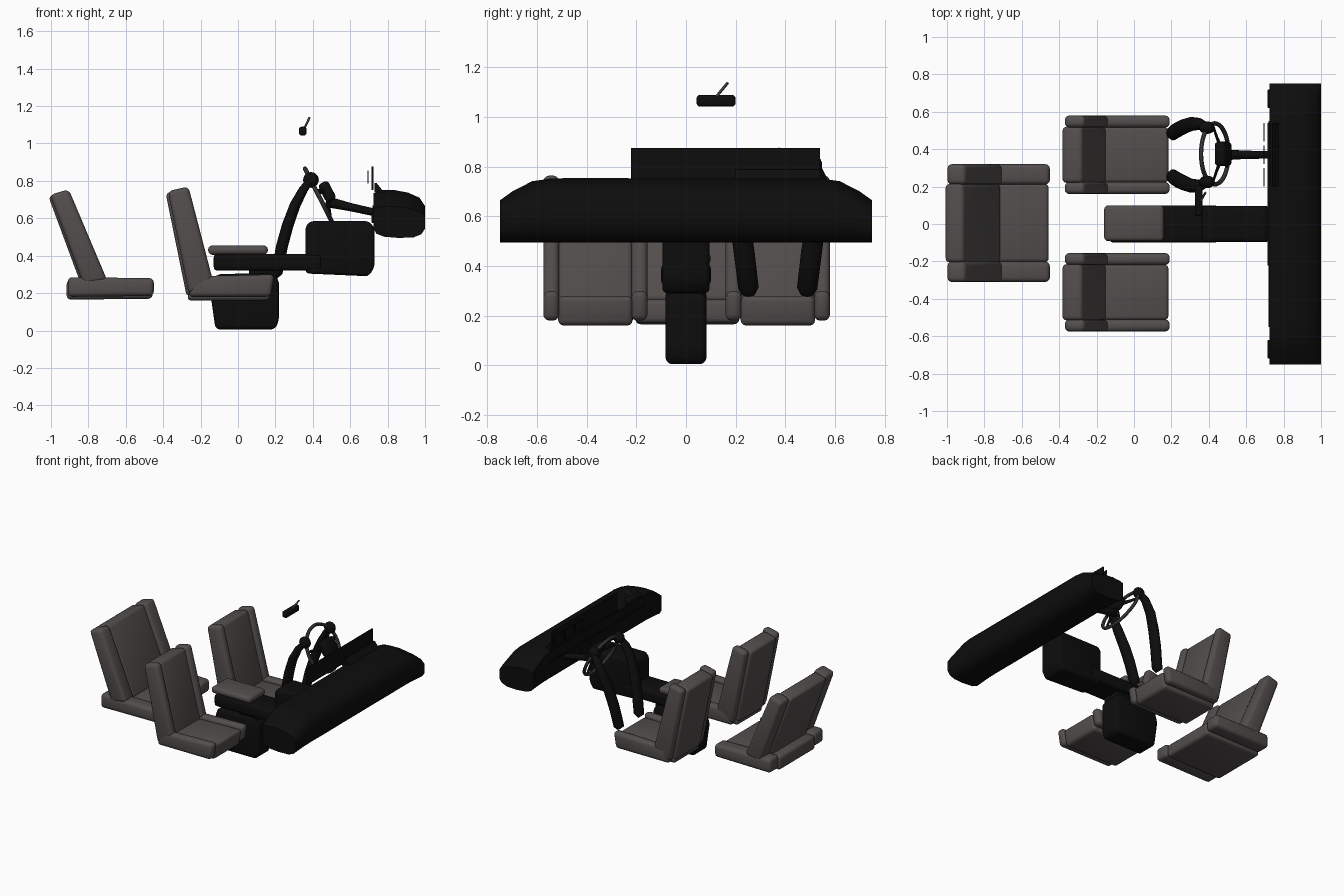
import bpy, bmesh, math
from mathutils import Vector, Matrix

cube = bpy.data.objects.get("Cube")
if cube:
    bpy.data.objects.remove(cube, do_unlink=True)


def material(name, rgb):
    m = bpy.data.materials.new(name)
    m.use_nodes = True
    m.diffuse_color = (*rgb, 1)
    m.node_tree.nodes["Principled BSDF"].inputs["Base Color"].default_value = (*rgb, 1)
    return m


SEAT = material("seat_gray", (0.085, 0.076, 0.073))
BLACK = material("trim_black", (0.004, 0.004, 0.004))
RIM = material("rim_gray", (0.06, 0.06, 0.06))


def finish(name, bm, mat, angle=40):
    bmesh.ops.recalc_face_normals(bm, faces=bm.faces)
    me = bpy.data.meshes.new(name)
    bm.to_mesh(me)
    bm.free()
    me.materials.append(mat)
    ob = bpy.data.objects.new(name, me)
    bpy.context.collection.objects.link(ob)
    bpy.ops.object.select_all(action='DESELECT')
    ob.select_set(True)
    bpy.context.view_layer.objects.active = ob
    bpy.ops.object.shade_smooth_by_angle(angle=math.radians(angle))
    return ob


def loft(bm, rings):
    """Skin a list of equal rings and cap both ends."""
    rows = [[bm.verts.new(p) for p in r] for r in rings]
    n = len(rows[0])
    for a, b in zip(rows, rows[1:]):
        for i in range(n):
            bm.faces.new((a[i], a[(i + 1) % n], b[(i + 1) % n], b[i]))
    bm.faces.new(rows[0])
    bm.faces.new(rows[-1])


def prism(name, pts, y0, y1, mat, bevel=0.02):
    """Side profile (x, z) extruded across y with rounded edges."""
    bm = bmesh.new()
    loft(bm, [[(x, y, z) for x, z in pts] for y in (y0, y1)])
    if bevel:
        bmesh.ops.bevel(bm, geom=bm.edges[:], offset=bevel, segments=3,
                        profile=0.5, affect='EDGES', clamp_overlap=True)
    return finish(name, bm, mat)


def box(name, x0, x1, y0, y1, z0, z1, mat, bevel=0.0):
    return prism(name, [(x0, z0), (x1, z0), (x1, z1), (x0, z1)], y0, y1, mat, bevel)


def tube(name, path, radii, mat, squash=1.0, sides=16):
    """Round tube along a path, one radius per point."""
    pts = [Vector(p) for p in path]
    rings = []
    for i, p in enumerate(pts):
        t = (pts[min(i + 1, len(pts) - 1)] - pts[max(i - 1, 0)]).normalized()
        ref = Vector((0, 1, 0)) if abs(t.y) < 0.9 else Vector((0, 0, 1))
        u = t.cross(ref).normalized()
        v = u.cross(t)
        rings.append([p + radii[i] * (u * squash * math.cos(k * math.tau / sides)
                                      + v * math.sin(k * math.tau / sides))
                      for k in range(sides)])
    bm = bmesh.new()
    loft(bm, rings)
    return finish(name, bm, mat, 50)


def seat(name, yc, half, bolster, back, cushion, dip):
    """Seat with a recessed centre panel and a raised bolster on each side."""
    inner = half - bolster
    prism(name + "_back_centre", [(x - dip * 0.6, z - dip * 0.5) for x, z in back],
          yc - inner, yc + inner, SEAT, 0.022)
    prism(name + "_cushion_centre", [(x - dip * 0.4, z - dip) for x, z in cushion],
          yc - inner, yc + inner, SEAT, 0.022)
    for side, s in (("right", -1), ("left", 1)):
        a, b = sorted((yc + s * (inner - 0.004), yc + s * half))
        prism(f"{name}_back_bolster_{side}", back, a, b, SEAT, 0.024)
        prism(f"{name}_cushion_bolster_{side}", cushion, a, b, SEAT, 0.024)


# Two front seats and the rear seat
front_back = [(-0.375, 0.745), (-0.265, 0.77), (-0.135, 0.27), (-0.262, 0.19)]
front_cushion = [(-0.265, 0.18), (0.175, 0.18), (0.195, 0.3), (-0.24, 0.29)]
for nm, y in (("driver_seat", 0.37), ("passenger_seat", -0.365)):
    seat(nm, y, 0.21, 0.06, front_back, front_cushion, 0.02)
rear_back = [(-1.005, 0.725), (-0.905, 0.755), (-0.7, 0.27), (-0.825, 0.24)]
rear_cushion = [(-0.91, 0.18), (-0.45, 0.185), (-0.45, 0.28), (-0.91, 0.285)]
seat("rear_seat", 0.005, 0.315, 0.105, rear_back, rear_cushion, 0.015)

# Centre console, arm rest and control stack
prism("console_base", [(-0.12, 0.005), (0.2, 0.005), (0.22, 0.06), (0.22, 0.27),
                       (0.18, 0.31), (-0.12, 0.3), (-0.148, 0.2)],
      -0.082, 0.082, BLACK, 0.025)
box("console_beam", -0.13, 0.45, -0.1, 0.1, 0.32, 0.41, BLACK, 0.02)
box("console_neck", 0.06, 0.2, -0.07, 0.07, 0.27, 0.34, BLACK)
box("arm_rest", -0.16, 0.16, -0.092, 0.1, 0.405, 0.455, SEAT, 0.022)
prism("control_stack", [(0.36, 0.305), (0.7, 0.29), (0.73, 0.34), (0.73, 0.55),
                        (0.7, 0.585), (0.385, 0.585), (0.36, 0.555)],
      -0.095, 0.095, BLACK, 0.02)

# Dashboard, its top falling away towards both ends
profile = [(0.725, 0.735), (0.76, 0.75), (0.83, 0.752), (0.91, 0.737), (0.97, 0.71),
           (1.0, 0.665), (1.0, 0.57), (0.98, 0.525), (0.94, 0.5), (0.86, 0.495),
           (0.78, 0.505), (0.74, 0.53), (0.725, 0.57)]
ends = [(0.55, 1.0), (0.62, 0.96), (0.7, 0.8), (0.75, 0.66)]
stations = [(-y, k) for y, k in reversed(ends)] + ends
bm = bmesh.new()
loft(bm, [[(x, y, 0.495 + (z - 0.495) * k) for x, z in profile] for y, k in stations])
finish("dashboard", bm, BLACK)

# Dashboard display, gauges, hood and vents
box("display_panel", 0.714, 0.724, -0.222, 0.54, 0.75, 0.876, BLACK)
for y in (0.25, 0.37, 0.49):
    box("gauge_plate", 0.692, 0.698, y - 0.05, y + 0.05, 0.785, 0.855, BLACK)
prism("gauge_hood", [(0.73, 0.79), (0.74, 0.79), (0.78, 0.74), (0.73, 0.74)],
      0.2, 0.54, BLACK, 0)
for y in (-0.67, -0.14, 0.14, 0.67):
    box("air_vent", 0.715, 0.73, y - 0.05, y + 0.05, 0.575, 0.63, BLACK, 0.004)
box("dash_trim", 0.718, 0.73, -0.55, 0.55, 0.655, 0.668, BLACK)

# Steering wheel: rim, spokes, hub and column
centre = Vector((0.432, 0.375, 0.72))
down = Vector((0.45, 0, -0.89)).normalized()
across = Vector((0, 1, 0))
axis = across.cross(down).normalized()
if axis.x < 0:
    axis = -axis


def on_wheel(angle, r, push=0.0):
    return centre + r * (across * math.cos(angle) + down * math.sin(angle)) + axis * push


N, M = 40, 8
bm = bmesh.new()
grid = []
for i in range(N):
    a = i * math.tau / N
    grid.append([bm.verts.new(on_wheel(a, 0.163 + 0.012 * math.cos(j * math.tau / M),
                                       0.012 * math.sin(j * math.tau / M)))
                 for j in range(M)])
for i in range(N):
    for j in range(M):
        k, l = (i + 1) % N, (j + 1) % M
        bm.faces.new((grid[i][j], grid[k][j], grid[k][l], grid[i][l]))
finish("steering_rim", bm, RIM)
hub = centre + axis * 0.05
for nm, deg in (("left", -10), ("right", 190), ("lower_left", 65), ("lower_right", 115)):
    a = math.radians(deg)
    tube("spoke_" + nm, [hub, on_wheel(a, 0.09, 0.02), on_wheel(a, 0.162)],
         [0.02, 0.013, 0.01], BLACK, 0.6, 8)
bm = bmesh.new()
bmesh.ops.create_cube(bm, size=1)
bmesh.ops.scale(bm, vec=(0.06, 0.13, 0.11), verts=bm.verts)
bmesh.ops.bevel(bm, geom=bm.edges[:], offset=0.02, segments=3, profile=0.5, affect='EDGES')
bmesh.ops.transform(bm, matrix=Matrix.Translation(hub)
                    @ Matrix.Rotation(math.radians(-27), 4, 'Y'), verts=bm.verts)
finish("steering_hub", bm, BLACK)
tube("steering_column", [(0.47, 0.37, 0.69), (0.6, 0.37, 0.66), (0.76, 0.37, 0.625)],
     [0.03, 0.022, 0.02], BLACK)

# Padded sleeves curving up from the seat to the wheel, with end grips
for nm, s in (("left", 1), ("right", -1)):
    path = [(0.19, 0.118, 0.29), (0.208, 0.118, 0.31), (0.235, 0.135, 0.45),
            (0.265, 0.15, 0.56), (0.305, 0.165, 0.67), (0.35, 0.165, 0.755),
            (0.385, 0.15, 0.8)]
    tube("sleeve_" + nm, [(x, 0.37 + s * y, z) for x, y, z in path],
         [0.028, 0.041, 0.042, 0.041, 0.038, 0.032, 0.024], BLACK, 0.75)
    bm = bmesh.new()
    bmesh.ops.create_uvsphere(bm, u_segments=16, v_segments=10, radius=1)
    bmesh.ops.scale(bm, vec=(0.042, 0.034, 0.042), verts=bm.verts)
    bmesh.ops.translate(bm, vec=(0.39, 0.37 + s * 0.145, 0.805), verts=bm.verts)
    finish("grip_" + nm, bm, BLACK)

# Rear-view mirror on its stem
box("mirror", 0.325, 0.367, 0.042, 0.2, 1.042, 1.09, BLACK, 0.015)
tube("mirror_stem", [(0.355, 0.12, 1.08), (0.382, 0.168, 1.138)], [0.006, 0.006], RIM, 1, 8)
